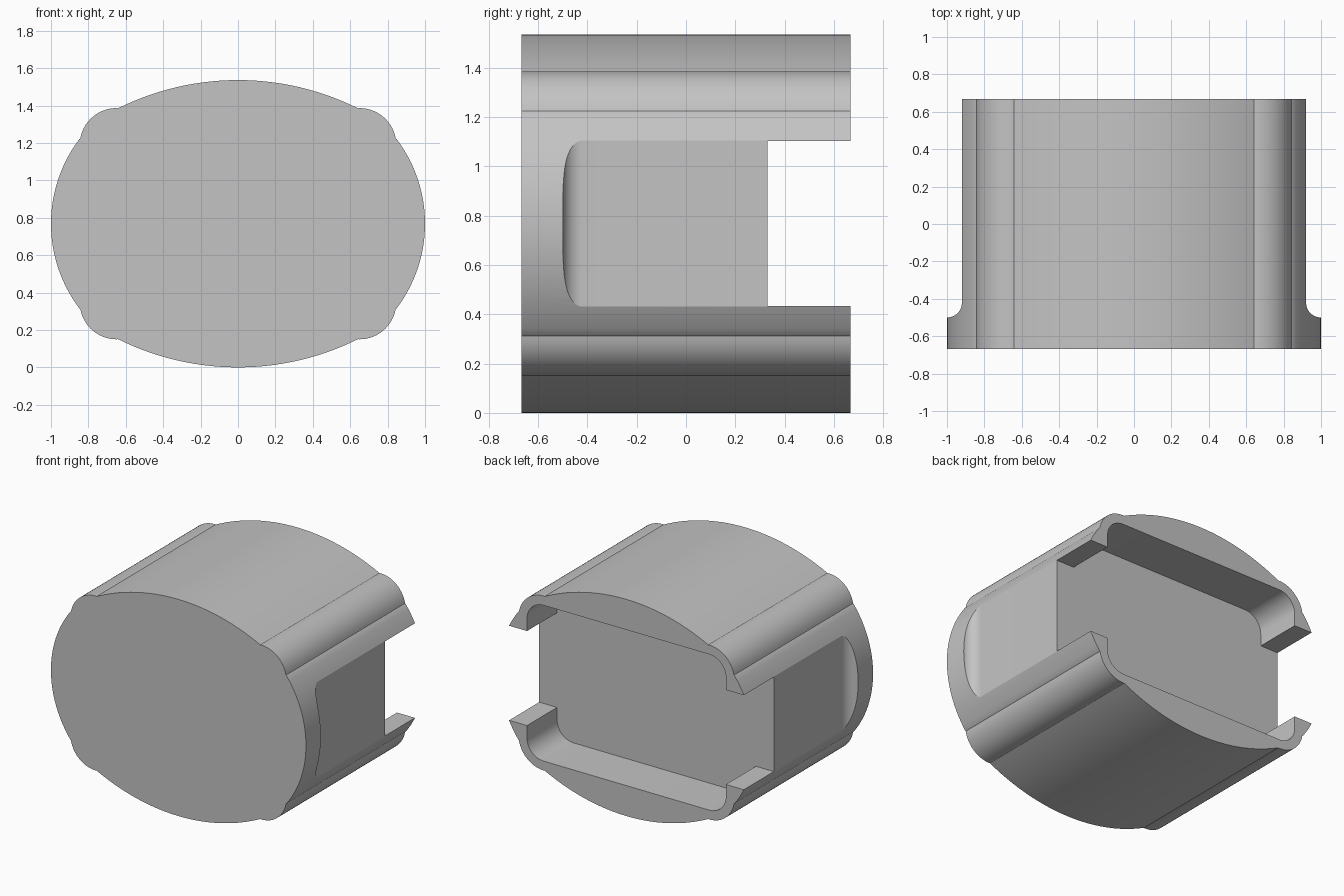
import bpy, bmesh
from math import cos, sin, radians
from mathutils import Vector

if "Cube" in bpy.data.objects:
    bpy.data.objects.remove(bpy.data.objects["Cube"], do_unlink=True)

MID = 0.768      # height of the horizontal symmetry plane
DEPTH = 0.667    # half depth
CORNER = (0.65, 0.422)


def arc(cx, cy, r, a0, a1, n):
    angles = [radians(a0 + (a1 - a0) * i / n) for i in range(n + 1)]
    return [(cx + r * cos(a), cy + r * sin(a)) for a in angles]


def mirror_quarter(quarter):
    """Closed loop from a quarter running from the vertical axis to the right."""
    half = quarter + [(x, -z) for x, z in reversed(quarter) if z > 1e-4]
    return half + [(-x, z) for x, z in reversed(half) if x > 1e-4]


def prism(name, loop, start, sweep):
    bm = bmesh.new()
    face = bm.faces.new([bm.verts.new(start(p)) for p in loop])
    result = bmesh.ops.extrude_face_region(bm, geom=[face])
    verts = [g for g in result["geom"] if isinstance(g, bmesh.types.BMVert)]
    bmesh.ops.translate(bm, verts=verts, vec=Vector(sweep))
    bmesh.ops.recalc_face_normals(bm, faces=bm.faces)
    mesh = bpy.data.meshes.new(name)
    bm.to_mesh(mesh)
    bm.free()
    obj = bpy.data.objects.new(name, mesh)
    bpy.context.collection.objects.link(obj)
    return obj


# Bulged outer body with rounded corner ridges
outline = (arc(0, -0.672, 1.44, 90, 63.5, 14)
           + arc(*CORNER, 0.196, 91, 10, 14)
           + arc(0.249, 0.751 * 0, 0.751, 37, 0, 14))
body = prism("housing_body", mirror_quarter(outline),
             lambda p: (p[0], -DEPTH, MID + p[1]), (0, 2 * DEPTH, 0))

# Rear cavity with rounded corners and open side slots
opening = ([(0, 0.552)] + arc(*CORNER, 0.13, 90, 0, 12)
           + [(0.78, 0.335), (1.1, 0.335)])
cutters = [prism("rear_opening_cutter", mirror_quarter(opening),
                 lambda p: (p[0], 0.33, MID + p[1]), (0, 0.5, 0))]

# Flat side grips ending in a concave fillet behind the front rim
grip = [(0.92, 0.8)] + arc(1.0, -0.42, 0.08, 180, 270, 14) + [(1.1, -0.5), (1.1, 0.8)]
for side, label in ((1, "left"), (-1, "right")):
    cutters.append(prism(label + "_grip_cutter", grip,
                         lambda p: (side * p[0], p[1], MID - 0.36), (0, 0, 0.72)))

bpy.ops.object.select_all(action="DESELECT")
body.select_set(True)
bpy.context.view_layer.objects.active = body
for cutter in cutters:
    cutter.hide_render = True
    mod = body.modifiers.new(cutter.name, "BOOLEAN")
    mod.operation = "DIFFERENCE"
    mod.solver = "EXACT"
    mod.object = cutter
    bpy.ops.object.modifier_apply(modifier=mod.name)
for cutter in cutters:
    bpy.data.objects.remove(cutter, do_unlink=True)

# Plain grey finish
grey = bpy.data.materials.new("light_grey")
grey.use_nodes = True
colour = (0.55, 0.55, 0.55, 1)
grey.diffuse_color = colour
grey.node_tree.nodes["Principled BSDF"].inputs["Base Color"].default_value = colour
body.data.materials.clear()
body.data.materials.append(grey)
for poly in body.data.polygons:
    poly.material_index = 0
bpy.ops.object.shade_smooth_by_angle(angle=radians(20))
